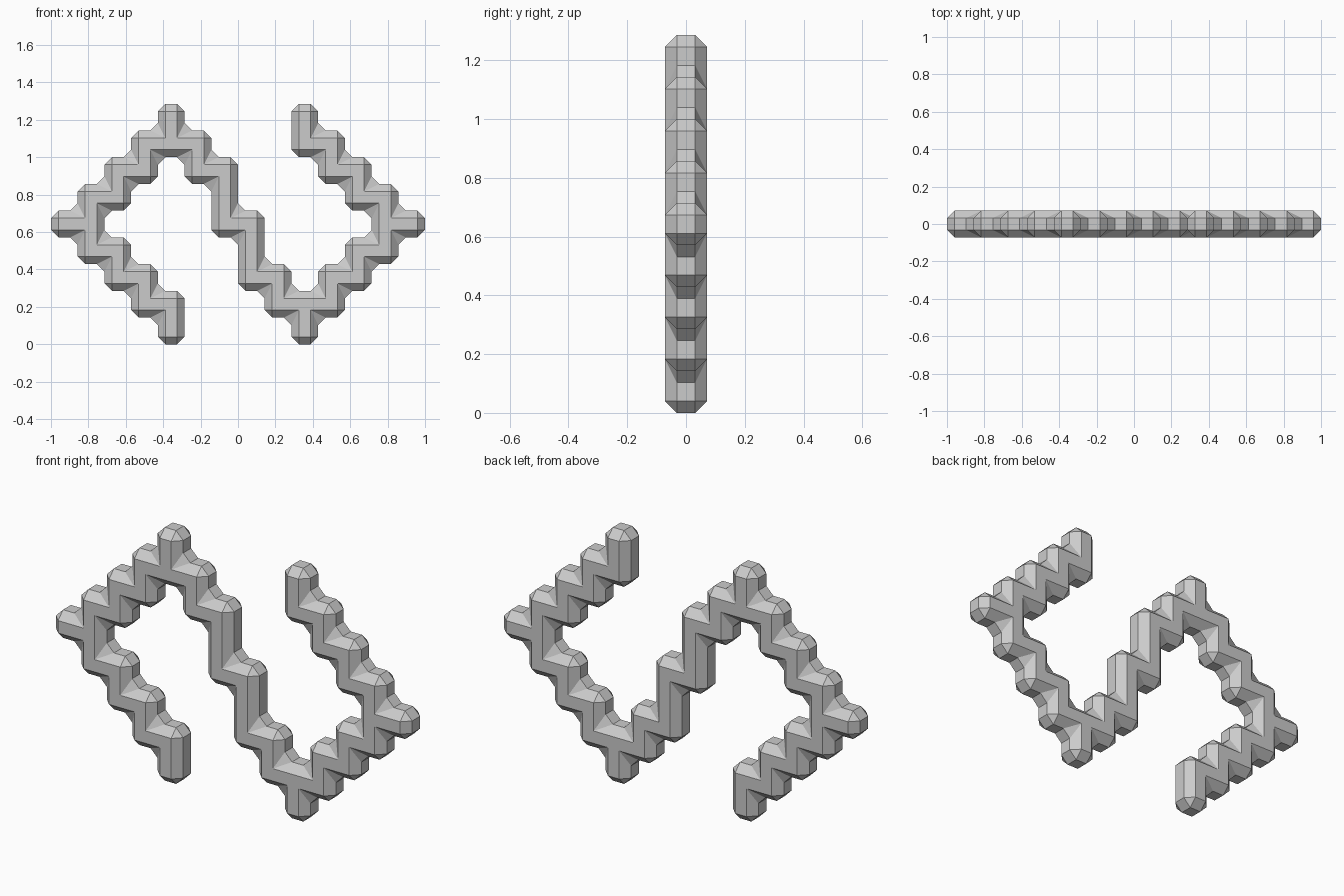
import bpy
import bmesh
from mathutils import Vector

cube = bpy.data.objects.get("Cube")
if cube:
    bpy.data.objects.remove(cube, do_unlink=True)

COLS, ROWS = 14, 9
CELL = 2 / COLS
CHAMFER = 0.04

# Single grey material
grey = bpy.data.materials.new("light_grey")
grey.use_nodes = True
colour = (0.6, 0.6, 0.6, 1)
grey.diffuse_color = colour
grey.node_tree.nodes["Principled BSDF"].inputs["Base Color"].default_value = colour

# Walk half of the stepped path cell by cell, then add its half-turn copy
STEPS = {"U": (0, 1), "D": (0, -1), "L": (-1, 0), "R": (1, 0)}
col, row = 4, 0
cells = {(col, row), (0, 4), (4, 8)}      # path start and the two corner spurs
for move in "ULULULUURURURRDRDD":
    col, row = col + STEPS[move][0], row + STEPS[move][1]
    cells.add((col, row))
cells |= {(COLS - 1 - c, ROWS - 1 - r) for c, r in cells}

# Flat front outline of joined squares, extruded to one cell of depth
bm = bmesh.new()
corners = {}


def corner(c, r):
    if (c, r) not in corners:
        corners[c, r] = bm.verts.new((c * CELL - 1, -CELL / 2, r * CELL))
    return corners[c, r]


for c, r in sorted(cells):
    bm.faces.new([corner(c, r), corner(c + 1, r), corner(c + 1, r + 1), corner(c, r + 1)])
extruded = bmesh.ops.extrude_face_region(bm, geom=bm.faces[:], use_keep_orig=True)
back = [v for v in extruded["geom"] if isinstance(v, bmesh.types.BMVert)]
bmesh.ops.translate(bm, verts=back, vec=Vector((0, CELL, 0)))
bmesh.ops.recalc_face_normals(bm, faces=bm.faces[:])

mesh = bpy.data.meshes.new("stepped_band")
bm.to_mesh(mesh)
bm.free()
mesh.materials.append(grey)
band = bpy.data.objects.new("stepped_band", mesh)
bpy.context.collection.objects.link(band)

# Chamfer every outer edge and inner corner
bevel = band.modifiers.new("chamfer", "BEVEL")
bevel.width = CHAMFER
bevel.segments = 1
bevel.limit_method = "ANGLE"
bevel.use_clamp_overlap = False

# Soften only the shallow facets at the inner corners
bpy.context.view_layer.objects.active = band
band.select_set(True)
bpy.ops.object.modifier_apply(modifier=bevel.name)
bpy.ops.object.shade_smooth_by_angle()
